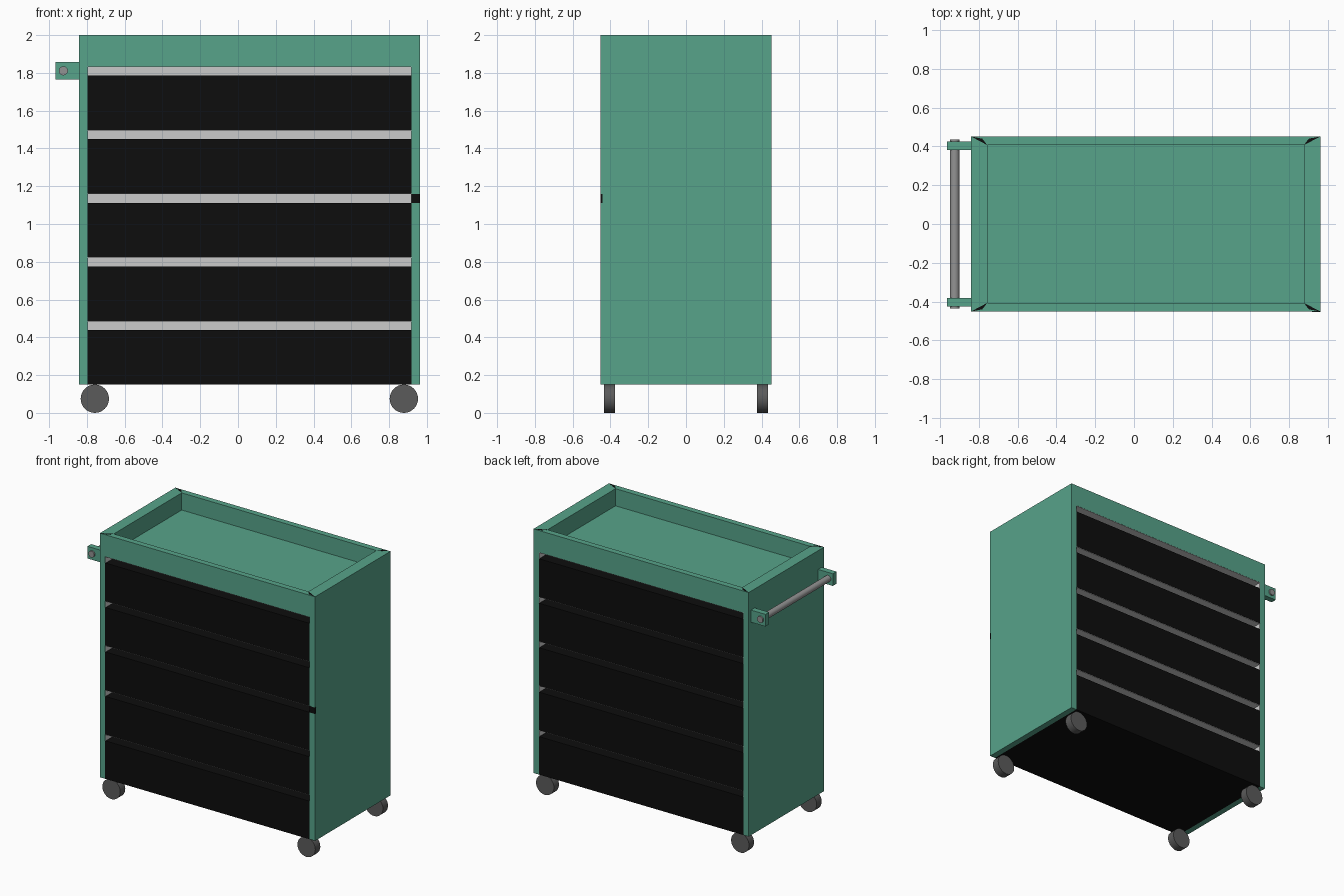
import bpy, bmesh, math
from mathutils import Matrix

if "Cube" in bpy.data.objects:
    bpy.data.objects.remove(bpy.data.objects["Cube"])

X0, X1, YD = -0.842, 0.963, 0.452      # cabinet extents
IX0, IX1 = X0 + 0.045, X1 - 0.045      # opening between side panels
Z0, ZB, ZT = 0.15, 1.835, 2.0          # bottom, top band underside, rim
PITCH, GAP, DEPTH = 0.337, 0.049, 0.1  # drawer spacing, pull channel size


def mat(name, c):
    m = bpy.data.materials.new(name)
    m.diffuse_color = (*c, 1)
    m.use_nodes = True
    m.node_tree.nodes["Principled BSDF"].inputs["Base Color"].default_value = m.diffuse_color
    return m


GREEN = mat("green", (0.095, 0.367, 0.254))
BLACK = mat("black", (0.004, 0.004, 0.004))
WHITE = mat("white", (0.9, 0.9, 0.9))
RUBBER = mat("rubber", (0.105, 0.105, 0.105))
STEEL = mat("steel", (0.29, 0.29, 0.29))


def finish(bm, name, material):
    bmesh.ops.recalc_face_normals(bm, faces=bm.faces)
    me = bpy.data.meshes.new(name)
    bm.to_mesh(me)
    bm.free()
    me.materials.append(material)
    ob = bpy.data.objects.new(name, me)
    bpy.context.collection.objects.link(ob)
    return ob


def add_box(bm, x0, x1, y0, y1, z0, z1):
    m = Matrix.Translation(((x0 + x1) / 2, (y0 + y1) / 2, (z0 + z1) / 2))
    bmesh.ops.create_cube(bm, size=1, matrix=m @ Matrix.Diagonal((x1 - x0, y1 - y0, z1 - z0, 1)))


def box(name, material, *dims):
    bm = bmesh.new()
    add_box(bm, *dims)
    return finish(bm, name, material)


def cyl_y(name, material, x, y, z, r, length, seg=32):
    bm = bmesh.new()
    m = Matrix.Translation((x, y, z)) @ Matrix.Rotation(math.pi / 2, 4, 'X')
    bmesh.ops.create_cone(bm, cap_ends=True, segments=seg, radius1=r, radius2=r, depth=length, matrix=m)
    for f in bm.faces:
        f.smooth = len(f.verts) == 4
    for e in bm.edges:
        e.smooth = all(f.smooth for f in e.link_faces)
    return finish(bm, name, material)


# Green frame: arch profile extruded front to back, tray sunk into its top
bm = bmesh.new()
arch = [(X0, Z0), (IX0, Z0), (IX0, ZB), (IX1, ZB), (IX1, Z0), (X1, Z0), (X1, ZT), (X0, ZT)]
front, back = ([bm.verts.new((x, y, z)) for x, z in arch] for y in (-YD, YD))
bm.faces.new(front)
bm.faces.new(back[::-1])
for i in range(len(arch)):
    j = (i + 1) % len(arch)
    bm.faces.new((front[j], front[i], back[i], back[j]))
bmesh.ops.recalc_face_normals(bm, faces=bm.faces)
top = next(f for f in bm.faces if f.calc_center_median().z > ZT - 0.001)
TX0, TX1, TY = X0 + 0.085, X1 - 0.087, YD - 0.045
xm = (X0 + X1) / 2
for z in (ZT, 1.87):
    bmesh.ops.inset_individual(bm, faces=[top], thickness=0.01)
    for v in top.verts:
        v.co = (TX0 if v.co.x < xm else TX1, math.copysign(TY, v.co.y), z)
finish(bm, "cabinet_frame", GREEN)

# Black mitre slivers at the rim corners
bm = bmesh.new()
for xo, xi in ((X0, TX0), (X1, TX1)):
    for s in (-1, 1):
        pts = [(xo, s * YD), (xi, s * TY), (xo + (xi - xo) * 0.7, s * (YD - 0.012))]
        low, high = ([bm.verts.new((x, y, z)) for x, y in pts] for z in (ZT - 0.002, ZT + 0.0008))
        bm.faces.new(low)
        bm.faces.new(high)
        for i in range(3):
            j = (i + 1) % 3
            bm.faces.new((low[i], low[j], high[j], high[i]))
finish(bm, "rim_corner_joints", BLACK)

# Drawers, each with a pale recessed pull channel above on both faces
for i in range(5):
    zt = ZB - PITCH * i
    zd = zt - GAP
    box(f"drawer_{i + 1}", BLACK, IX0, IX1, -YD, YD, zt - PITCH if i < 4 else Z0, zd)
    bm = bmesh.new()
    add_box(bm, IX0, IX1, -YD + DEPTH, YD - DEPTH, zd, zt)
    for s in (-1, 1):
        ya, yb = sorted((s * (YD - DEPTH), s * (YD - 0.001)))
        add_box(bm, IX0, IX1, ya, yb, zt - 0.003, zt)
        add_box(bm, IX0, IX0 + 0.003, ya, yb, zd, zt - 0.003)
        add_box(bm, IX1 - 0.003, IX1, ya, yb, zd, zt - 0.003)
    finish(bm, f"pull_channel_{i + 1}", WHITE)

# Small black latch mark on the front right upright
box("front_latch", BLACK, IX1, X1 + 0.0005, -YD - 0.001, -YD + 0.01, 1.112, 1.16)

# Push handle: two brackets and a rod
for side, s in (("front", -1), ("back", 1)):
    ya, yb = sorted((s * 0.381, s * 0.425))
    box(f"{side}_handle_bracket", GREEN, -0.965, X0, ya, yb, 1.765, 1.857)
cyl_y("handle_rod", STEEL, -0.925, 0, 1.811, 0.024, 0.872)

# Wheels
for xn, x in (("left", -0.758), ("right", 0.878)):
    for yn, y in (("front", -0.405), ("back", 0.405)):
        cyl_y(f"{yn}_{xn}_wheel", RUBBER, x, y, 0.075, 0.075, 0.06)
